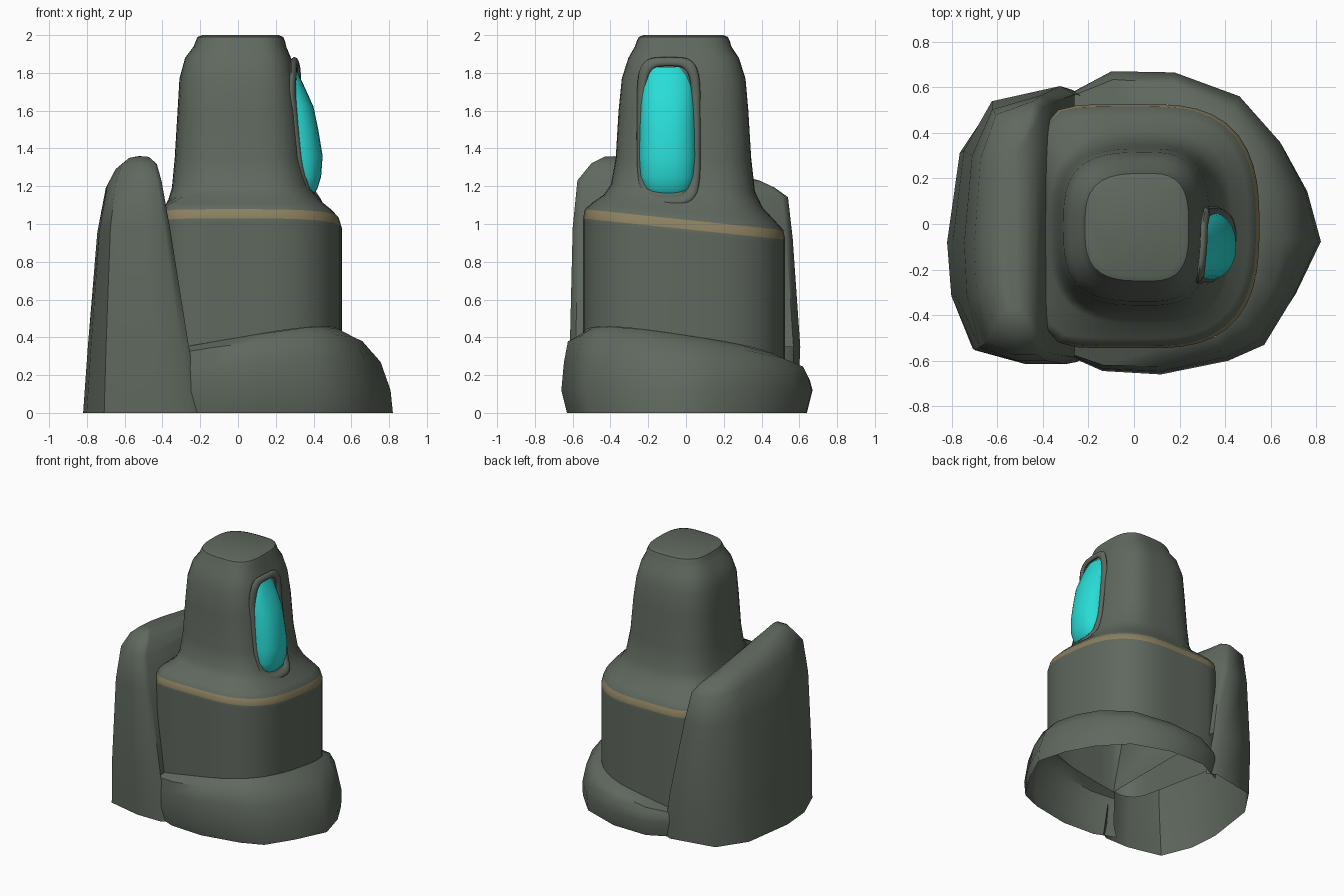
import bpy, math

if "Cube" in bpy.data.objects:
    bpy.data.objects.remove(bpy.data.objects["Cube"])

def material(name, rgb):
    m = bpy.data.materials.new(name)
    m.diffuse_color = (*rgb, 1)
    m.use_nodes = True
    m.node_tree.nodes["Principled BSDF"].inputs["Base Color"].default_value = m.diffuse_color
    return m

GREY = material("grey green", (0.115, 0.14, 0.112))
GOLD = material("dull gold", (0.26, 0.215, 0.115))
CYAN = material("cyan", (0.022, 0.72, 0.68))

def make(name, verts, faces, mats, angle=50):
    me = bpy.data.meshes.new(name)
    me.from_pydata(verts, [], faces)
    ob = bpy.data.objects.new(name, me)
    bpy.context.collection.objects.link(ob)
    for m in mats:
        me.materials.append(m)
    bpy.ops.object.select_all(action='DESELECT')
    ob.select_set(True)
    bpy.context.view_layer.objects.active = ob
    bpy.ops.object.shade_smooth_by_angle(angle=math.radians(angle))
    return ob

def loft(name, rings, mats, closed=True, top=True, bottom=False, skip=(), angle=50):
    n = len(rings[0])
    verts = [p for r in rings for p in r]
    faces = []
    for i in range(len(rings) - 1):
        for j in range(n if closed else n - 1):
            if (i, j) not in skip:
                k = (j + 1) % n
                faces.append((i*n + j, i*n + k, i*n + n + k, i*n + n + j))
    if top:
        faces.append(tuple((len(rings) - 1)*n + j for j in range(n)))
    if bottom:
        faces.append(tuple(reversed(range(n))))
    return make(name, verts, faces, mats, angle)

def outline(t, xl, xr, yl, yh, nl=3.0, nr=3.0):
    """Point of a rounded box outline at polar angle t."""
    cx, cy = 0.06, (yl + yh) / 2
    c, s = math.cos(t), math.sin(t)
    a, n = (xr - cx, nr) if c > 0 else (cx - xl, nl)
    b = (yh - yl) / 2
    r = (abs(c/a)**n + abs(s/b)**n) ** (-1/n)
    return cx + r*c, cy + r*s

def skirt_top(x, y):
    return 0.317 + 0.17*x - 0.15*y

# Body and tower: rings of (left, right, front, back, z at y=0, tilt)
BODY = (-0.41, 0.55, -0.545, 0.525)
levels = [
    (*BODY, None, 0),
    (*BODY, 0.95, -0.105),
    (*BODY, 0.972, -0.105),
    (-0.41, 0.535, -0.535, 0.515, 1.022, -0.105),
    (-0.40, 0.50, -0.50, 0.475, 1.06, -0.10),
    (-0.37, 0.43, -0.435, 0.405, 1.12, -0.08),
    (-0.35, 0.385, -0.397, 0.365, 1.19, -0.05),
    (-0.335, 0.35, -0.372, 0.345, 1.35, 0),
    (-0.32, 0.33, -0.357, 0.33, 1.60, 0),
    (-0.31, 0.305, -0.34, 0.315, 1.77, 0),
    (-0.28, 0.28, -0.305, 0.28, 1.88, 0),
    (-0.235, 0.255, -0.27, 0.24, 1.94, 0),
    (-0.225, 0.25, -0.262, 0.233, 1.965, 0),
    (-0.215, 0.24, -0.25, 0.222, 1.99, 0),
    (-0.19, 0.215, -0.225, 0.197, 2.0, 0),
]
N = 48
rings = []
for i, (xl, xr, yl, yh, z, tilt) in enumerate(levels):
    ring = []
    for j in range(N):
        nl = 7 if i < 5 else 3.2
        x, y = outline(2*math.pi*j/N, xl, xr, yl, yh, nl, 2.8 if i < 5 else 3.0)
        ring.append((x, y, skirt_top(x, y) if z is None else z + tilt*y))
    rings.append(ring)
body = loft("body_tower", rings, [GREY, GOLD], angle=40)
for p in body.data.polygons:            # painted band round the shoulder
    if 2*N <= p.index < 3*N:
        p.material_index = 1

# Flared base skirt, open at the back slab and underneath
plan = [(-0.30, -0.575), (-0.14, -0.645), (0.12, -0.66), (0.42, -0.60), (0.58, -0.53),
        (0.71, -0.32), (0.82, -0.08), (0.76, 0.15), (0.65, 0.36), (0.47, 0.56),
        (0.18, 0.665), (-0.10, 0.67), (-0.30, 0.565)]
skirt = [[], [], [], [], []]
for x, y in plan:
    qx, qy = outline(math.atan2(y + 0.01, x - 0.06), *BODY, 7, 2.8)
    h = skirt_top(qx, qy)
    t = 0.25 + 0.35*max(0, x/0.82)
    skirt[0].append((x, y*0.955, 0))
    skirt[1].append((x*0.985, y, 0.12))
    skirt[2].append((x + (qx - x)*t*0.4, y + (qy - y)*t*0.4, 0.12 + (h - 0.12)*0.5))
    skirt[3].append((x + (qx - x)*t, y + (qy - y)*t, 0.12 + (h - 0.12)*0.87))
    skirt[4].append((qx, qy, h))
loft("base_skirt", skirt, [GREY], closed=False, top=False)

# Tall back slab: (z at y=0, tilt, outer x, inner x, front y, back y)
slab = []
for z, tilt, xb, xf, yl, yh in [
        (0, 0, -0.82, -0.20, -0.605, 0.59),
        (0.35, 0, -0.795, -0.26, -0.615, 0.605),
        (0.95, -0.05, -0.745, -0.36, -0.60, 0.565),
        (1.185, -0.08, -0.70, -0.405, -0.575, 0.54),
        (1.255, -0.134, -0.655, -0.43, -0.50, 0.47),
        (1.29, -0.155, -0.60, -0.47, -0.43, 0.39),
        (1.298, -0.16, -0.56, -0.51, -0.38, 0.34)]:
    d = xf - xb
    pts = [(xf, yh*0.94), (xf - d*0.12, yh), (xb + d*0.32, yh*0.89), (xb + d*0.09, yh*0.53),
           (xb, -0.08), (xb + d*0.03, yl*0.52), (xb + d*0.18, yl*0.9),
           (xb + d*0.6, yl), (xf - d*0.08, yl), (xf, yl*0.95)]
    slab.append([(x, y, z + tilt*y) for x, y in pts])
loft("back_slab", slab, [GREY], skip={(0, 9)})

def side_x(z):
    """Right-hand surface of the tower at height z."""
    prof = [(1.0, 0.55), (1.12, 0.43), (1.19, 0.385), (1.35, 0.35), (1.6, 0.33),
            (1.77, 0.305), (1.88, 0.28), (1.94, 0.255)]
    for (z0, x0), (z1, x1) in zip(prof, prof[1:]):
        if z <= z1:
            return x0 + (x1 - x0)*(z - z0)/(z1 - z0)
    return 0.25

# Bulging eye lens: (z, tip x, half width)
lens = []
for z, tip, w in [(1.165, 0.405, 0.10), (1.185, 0.42, 0.125), (1.25, 0.44, 0.148),
                  (1.36, 0.448, 0.155), (1.5, 0.425, 0.152), (1.62, 0.40, 0.147),
                  (1.72, 0.355, 0.14), (1.79, 0.322, 0.125), (1.83, 0.305, 0.085)]:
    cx = side_x(z) - 0.05
    ring = []
    for j in range(24):
        c, s = math.cos(2*math.pi*j/24), math.sin(2*math.pi*j/24)
        ex = 2/2.3
        px = math.copysign(abs(c)**ex, c)*(tip - cx if c > 0 else 0.04)
        ring.append((cx + px, -0.095 + math.copysign(abs(s)**ex, s)*w, z))
    lens.append(ring)
loft("eye_lens", lens, [CYAN], bottom=True)

# Raised rim round the lens, following the tower surface
M, K = 40, 8
rim = []
for i in range(M):
    t = 2*math.pi*i/M
    c, s = math.cos(t), math.sin(t)
    def at(grow):
        y = -0.092 + math.copysign(abs(c)**0.5, c)*(0.145 + grow)
        z = 1.495 + math.copysign(abs(s)**0.35, s)*(0.365 + grow)
        x = side_x(z) - 0.03*(abs(y + 0.01)/0.23)**3
        return x + 0.022*max(0, min(1, (z - 1.7)/0.12)), y, z
    ring = []
    for k in range(K):
        a = 2*math.pi*k/K
        x, y, z = at(0.024*math.cos(a))
        ring.append((x + 0.016*math.sin(a), y, z))
    rim.append(ring)
rim.append(rim[0])
ob = loft("lens_rim", rim, [GREY], top=False, angle=70)
ob.data.flip_normals()
